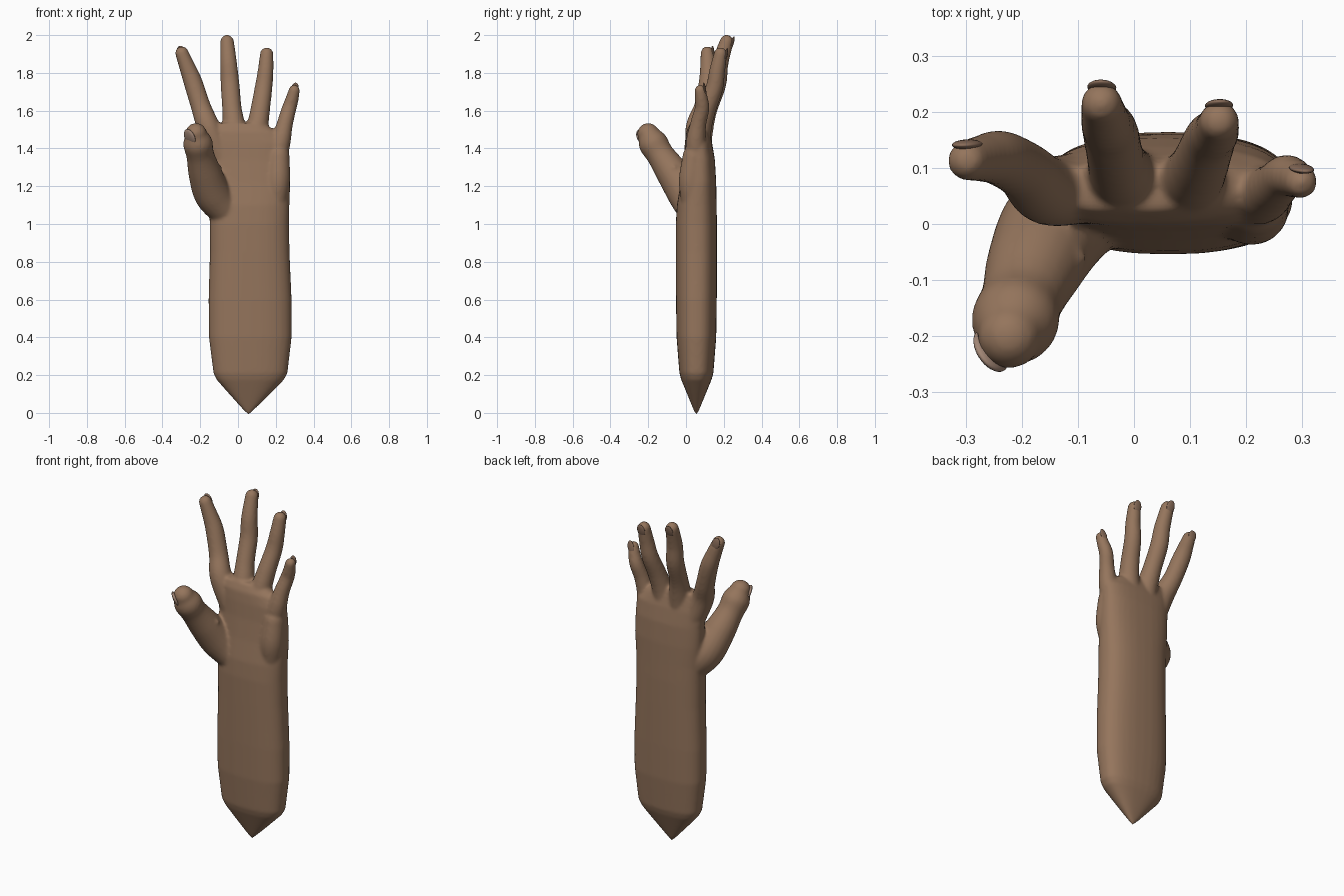
import bpy, bmesh, math
from mathutils import Vector, Matrix

if "Cube" in bpy.data.objects:
    bpy.data.objects.remove(bpy.data.objects["Cube"])

SEG = 32


def material(name, col):
    m = bpy.data.materials.new(name)
    m.diffuse_color = (*col, 1)
    m.use_nodes = True
    m.node_tree.nodes["Principled BSDF"].inputs["Base Color"].default_value = m.diffuse_color
    return m


def loft(bm, rings):
    """Skin a list of point rings and cap both ends."""
    loops = [[bm.verts.new(p) for p in r] for r in rings]
    for a, b in zip(loops, loops[1:]):
        for i in range(len(a)):
            j = (i + 1) % len(a)
            bm.faces.new((a[i], a[j], b[j], b[i]))
    bm.faces.new(loops[0][::-1])
    bm.faces.new(loops[-1])


def spline(pts, steps=8):
    """Catmull-Rom through (x, y, z, radius) points."""
    p = [Vector(q) for q in pts]
    p = [p[0] * 2 - p[1]] + p + [p[-1] * 2 - p[-2]]
    out = []
    for a, b, c, d in zip(p, p[1:], p[2:], p[3:]):
        for i in range(steps):
            t = i / steps
            out.append(0.5 * (2 * b + (c - a) * t + (2 * a - 5 * b + 4 * c - d) * t * t
                              + (3 * b - a - 3 * c + d) * t ** 3))
    return out + [p[-2]]


def tube(bm, pts):
    """Round tube with hemispherical ends."""
    s = spline(pts)
    c = [q.to_3d() for q in s]
    n = len(c)
    stations = []
    for i in range(n):
        t = (c[min(i + 1, n - 1)] - c[max(i - 1, 0)]).normalized()
        stations.append((c[i], t, s[i][3]))
    angles = [math.radians(a) for a in (18, 36, 54, 72, 86)]
    cap = lambda st, sg: [(st[0] + st[1] * (sg * st[2] * math.sin(a)), st[1], st[2] * math.cos(a))
                          for a in angles]
    stations = cap(stations[0], -1)[::-1] + stations + cap(stations[-1], 1)
    rings = []
    for p, t, r in stations:
        u = (Vector((0, 1, 0)) - t * t.y).normalized()
        v = t.cross(u)
        rings.append([p + r * (math.cos(k) * u + math.sin(k) * v)
                      for k in (2 * math.pi * i / 20 for i in range(20))])
    loft(bm, rings)


skin = material("skin", (0.30, 0.178, 0.108))
nail_mat = material("nail", (0.25, 0.15, 0.10))
thumb_nail_mat = material("thumb_nail", (0.36, 0.24, 0.18))

bm = bmesh.new()

# Forearm and palm: z, centre x, centre y, half width, half depth
sections = [(-0.012, 0.055, 0.055, 0.003, 0.003), (0.175, 0.065, 0.055, 0.178, 0.08),
            (0.21, 0.066, 0.055, 0.196, 0.09), (0.40, 0.065, 0.055, 0.219, 0.105),
            (0.60, 0.064, 0.055, 0.22, 0.108), (0.85, 0.062, 0.055, 0.211, 0.109),
            (1.00, 0.060, 0.055, 0.210, 0.109), (1.10, 0.060, 0.057, 0.212, 0.105),
            (1.22, 0.060, 0.066, 0.217, 0.094), (1.34, 0.056, 0.07, 0.217, 0.083),
            (1.43, 0.047, 0.066, 0.222, 0.072), (1.49, 0.02, 0.062, 0.19, 0.06),
            (1.535, -0.01, 0.065, 0.14, 0.042)]


def oval(z, cx, cy, hx, hy, e=2 / 2.5):
    f = lambda v: math.copysign(abs(v) ** e, v)
    return [(cx + hx * f(math.cos(a)), cy + hy * f(math.sin(a)), z)
            for a in (2 * math.pi * i / SEG for i in range(SEG))]


loft(bm, [oval(*s) for s in sections])

# Fingers: x, y, z, radius from knuckle to tip
fingers = {
    "index": [(-0.09, 0.065, 1.36, 0.065), (-0.155, 0.06, 1.51, 0.062), (-0.196, 0.095, 1.62, 0.053),
              (-0.238, 0.117, 1.75, 0.050), (-0.268, 0.117, 1.83, 0.043), (-0.297, 0.113, 1.905, 0.036)],
    "middle": [(-0.005, 0.065, 1.38, 0.065), (-0.02, 0.085, 1.51, 0.061), (-0.032, 0.115, 1.61, 0.052),
               (-0.042, 0.163, 1.74, 0.050), (-0.05, 0.18, 1.85, 0.045), (-0.058, 0.215, 1.965, 0.037)],
    "ring": [(0.085, 0.065, 1.36, 0.065), (0.10, 0.075, 1.49, 0.059), (0.117, 0.105, 1.60, 0.052),
             (0.135, 0.15, 1.72, 0.047), (0.146, 0.165, 1.81, 0.042), (0.152, 0.183, 1.90, 0.036)],
    "little": [(0.19, 0.06, 1.30, 0.06), (0.225, 0.052, 1.43, 0.053), (0.248, 0.065, 1.53, 0.043),
               (0.270, 0.085, 1.61, 0.039), (0.286, 0.082, 1.66, 0.035), (0.298, 0.075, 1.708, 0.03)],
    "thumb": [(-0.07, 0.04, 1.07, 0.085), (-0.135, -0.0, 1.16, 0.098), (-0.175, -0.07, 1.27, 0.088),
              (-0.20, -0.135, 1.365, 0.074), (-0.213, -0.175, 1.43, 0.078), (-0.222, -0.2, 1.477, 0.058)],
}
for pts in fingers.values():
    tube(bm, pts)

# Heel pad of the palm and the small fold beside the thumb
tube(bm, [(0.20, 0.035, 1.12, 0.06), (0.21, 0.028, 1.23, 0.066), (0.215, 0.04, 1.36, 0.058)])
tube(bm, [(-0.17, -0.07, 1.27, 0.05), (-0.125, -0.068, 1.29, 0.028), (-0.095, -0.062, 1.30, 0.012)])

bmesh.ops.recalc_face_normals(bm, faces=bm.faces)
mesh = bpy.data.meshes.new("hand_and_forearm")
bm.to_mesh(mesh)
bm.free()
hand = bpy.data.objects.new("hand_and_forearm", mesh)
bpy.context.collection.objects.link(hand)
mesh.materials.append(skin)

# Fuse the overlapping parts and soften the joins
rm = hand.modifiers.new("fuse", 'REMESH')
rm.mode = 'VOXEL'
rm.voxel_size = 0.008
rm.use_smooth_shade = True
sm = hand.modifiers.new("soften", 'SMOOTH')
sm.factor = 0.5
sm.iterations = 10


# Nails: flattened shells set into the outer side of each tip
def nail(name, pts, out, mat, width, length):
    tip, prev = Vector(pts[-1]), Vector(pts[-2])
    d = (tip.to_3d() - prev.to_3d()).normalized()
    out = Vector(out)
    n = (out - d * out.dot(d)).normalized()
    rot = Matrix((n.cross(d), n, d)).transposed().to_4x4()
    pos = tip.to_3d() + n * (tip[3] * 0.80)
    bpy.ops.mesh.primitive_uv_sphere_add(segments=24, ring_count=12, radius=1)
    o = bpy.context.object
    o.name = name
    o.matrix_world = Matrix.Translation(pos) @ rot @ Matrix.Diagonal((width, tip[3] * 0.25, length, 1))
    o.data.materials.append(mat)
    bpy.ops.object.shade_smooth()


for name, pts in fingers.items():
    if name == "thumb":
        nail("thumb_nail", pts, (-0.5, -0.6, 0.3), thumb_nail_mat, 0.042, 0.05)
    else:
        nail(name + "_nail", pts, (0, 1, 0), nail_mat, pts[-1][3] * 0.7, 0.038)
